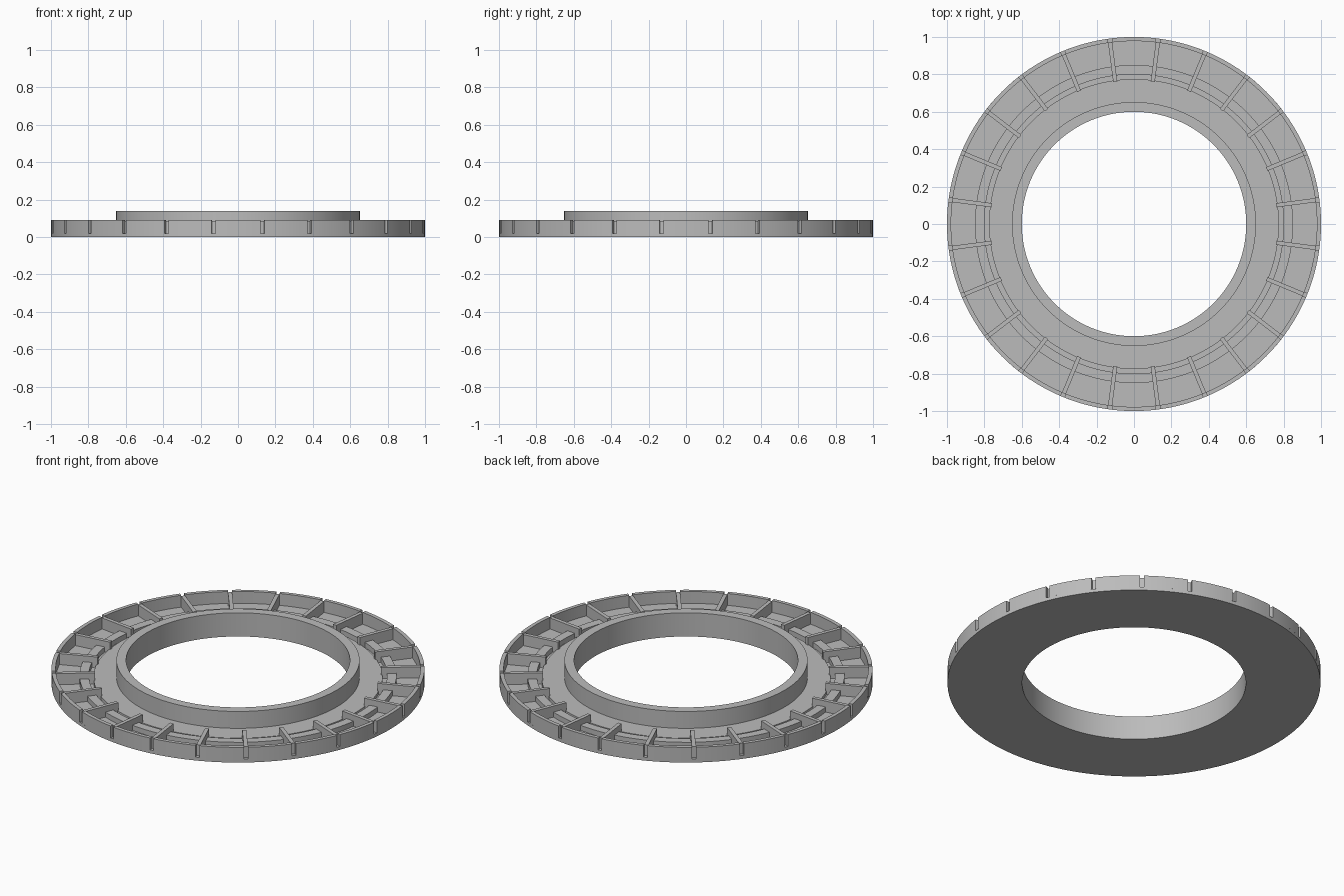
import bpy, bmesh, math

if "Cube" in bpy.data.objects:
    bpy.data.objects.remove(bpy.data.objects["Cube"])

COUNT = 24                       # ribs and rim slots
STEP = math.tau / COUNT
HALF = 0.011                     # half width of a rib

grey = bpy.data.materials.new("grey")
grey.diffuse_color = (0.5, 0.5, 0.5, 1)
grey.use_nodes = True
grey.node_tree.nodes["Principled BSDF"].inputs["Base Color"].default_value = grey.diffuse_color


def finish(name, bm):
    bmesh.ops.recalc_face_normals(bm, faces=bm.faces)
    mesh = bpy.data.meshes.new(name)
    bm.to_mesh(mesh)
    bm.free()
    mesh.materials.append(grey)
    ob = bpy.data.objects.new(name, mesh)
    bpy.context.collection.objects.link(ob)
    bpy.context.view_layer.objects.active = ob
    ob.select_set(True)
    bpy.ops.object.shade_smooth_by_angle(angle=math.radians(30))
    ob.select_set(False)
    return ob


def lathe(name, profile, segments=144):
    """Turn a closed (radius, height) profile around z."""
    bm = bmesh.new()
    rings = []
    for i in range(segments):
        a = math.tau * i / segments
        rings.append([bm.verts.new((r * math.cos(a), r * math.sin(a), z)) for r, z in profile])
    n = len(profile)
    for i in range(segments):
        p, q = rings[i], rings[(i + 1) % segments]
        for j in range(n):
            k = (j + 1) % n
            bm.faces.new((p[j], q[j], q[k], p[k]))
    return finish(name, bm)


def arc_blocks(name, r0, r1, z0, z1, gap, parts=6):
    """Curved blocks filling the spaces between the ribs."""
    bm = bmesh.new()
    for s in range(COUNT):
        start = (s + 0.5) * STEP
        rows = []
        for i in range(parts + 1):
            row = []
            for r, z in ((r0, z0), (r1, z0), (r1, z1), (r0, z1)):
                trim = math.asin(gap / r)
                a = start + trim + (STEP - 2 * trim) * i / parts
                row.append(bm.verts.new((r * math.cos(a), r * math.sin(a), z)))
            rows.append(row)
        for p, q in zip(rows, rows[1:]):
            for j in range(4):
                k = (j + 1) % 4
                bm.faces.new((p[j], q[j], q[k], p[k]))
        bm.faces.new(rows[0])
        bm.faces.new(rows[-1])
    return finish(name, bm)


def radial_bars(name, r0, r1, z0, z1):
    bm = bmesh.new()
    for s in range(COUNT):
        a = (s + 0.5) * STEP
        c, d = math.cos(a), math.sin(a)
        rows = [[bm.verts.new((r * c - w * d, r * d + w * c, z))
                 for r, w in ((r0, -HALF), (r1, -HALF), (r1, HALF), (r0, HALF))]
                for z in (z0, z1)]
        bm.faces.new(rows[0])
        bm.faces.new(rows[1])
        for j in range(4):
            k = (j + 1) % 4
            bm.faces.new((rows[0][j], rows[0][k], rows[1][k], rows[1][j]))
    return finish(name, bm)


# Base plate with raised deck and tall collar around the hole
lathe("base_and_collar", [(0.60, 0), (1.0, 0), (1.0, 0.02), (0.775, 0.02), (0.775, 0.04),
                          (0.652, 0.04), (0.652, 0.14), (0.60, 0.14), (0.60, 0.04)])
# Slotted outer rim
arc_blocks("outer_rim", 0.978, 1.0, 0.02, 0.09, HALF)
# Ledges at the inner end of each pocket
arc_blocks("pocket_ledge", 0.80, 0.85, 0.02, 0.05, HALF)
# Radial walls between pockets
radial_bars("pocket_rib", 0.768, 0.98, 0.02, 0.085)
